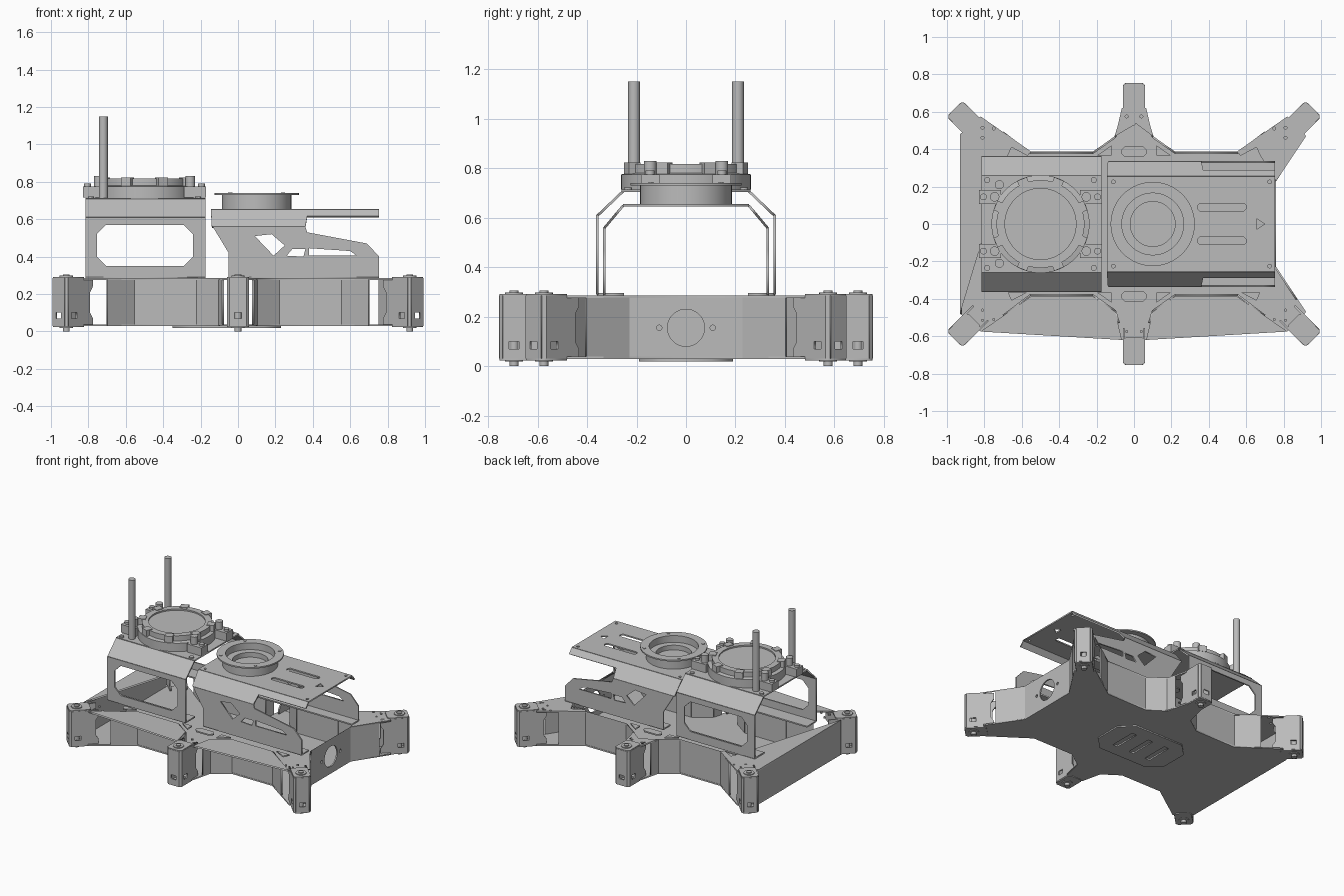
import bpy, bmesh
from math import pi, cos, sin, atan2
from mathutils import Matrix, Vector

if "Cube" in bpy.data.objects:
    bpy.data.objects.remove(bpy.data.objects["Cube"])

grey = bpy.data.materials.new("machined_grey")
grey.use_nodes = True
colour = (0.5, 0.5, 0.5, 1)
grey.diffuse_color = colour
grey.node_tree.nodes["Principled BSDF"].inputs["Base Color"].default_value = colour

X, Y, Z = Vector((1, 0, 0)), Vector((0, 1, 0)), Vector((0, 0, 1))
T = 0.01  # sheet thickness


def finish(name, bm, smooth=False):
    bmesh.ops.remove_doubles(bm, verts=bm.verts, dist=0.0002)
    bmesh.ops.recalc_face_normals(bm, faces=bm.faces)
    mesh = bpy.data.meshes.new(name)
    bm.to_mesh(mesh)
    bm.free()
    mesh.materials.append(grey)
    ob = bpy.data.objects.new(name, mesh)
    bpy.context.collection.objects.link(ob)
    if smooth:
        bpy.ops.object.select_all(action='DESELECT')
        ob.select_set(True)
        bpy.context.view_layer.objects.active = ob
        bpy.ops.object.shade_smooth_by_angle(angle=0.6)
    return ob


def sheet(name, loops, origin, u=X, v=Y, thick=T):
    """Flat sheet from an outline and hole loops, laid in the u-v plane."""
    cu = bpy.data.curves.new(name, 'CURVE')
    cu.dimensions, cu.fill_mode, cu.extrude = '2D', 'BOTH', thick / 2
    for loop in loops:
        sp = cu.splines.new('POLY')
        sp.points.add(len(loop) - 1)
        for p, (a, b) in zip(sp.points, loop):
            p.co = (a, b, 0, 1)
        sp.use_cyclic_u = True
    tmp = bpy.data.objects.new(name + "_curve", cu)
    bpy.context.collection.objects.link(tmp)
    dg = bpy.context.evaluated_depsgraph_get()
    mesh = bpy.data.meshes.new_from_object(tmp.evaluated_get(dg))
    bm = bmesh.new()
    bm.from_mesh(mesh)
    bpy.data.objects.remove(tmp)
    bpy.data.meshes.remove(mesh)
    u, v = Vector(u).normalized(), Vector(v).normalized()
    m = Matrix((u, v, u.cross(v))).transposed().to_4x4()
    bm.transform(Matrix.Translation(origin) @ m)
    return finish(name, bm)


def turned(name, profile, x, y, n=48):
    """Closed radius-height profile spun round a vertical axis."""
    bm = bmesh.new()
    vs = [bm.verts.new((r, 0, z)) for r, z in profile]
    es = [bm.edges.new((vs[i - 1], vs[i])) for i in range(len(vs))]
    bmesh.ops.spin(bm, geom=vs + es, axis=Z, cent=(0, 0, 0), angle=2 * pi, steps=n)
    bm.transform(Matrix.Translation((x, y, 0)))
    return finish(name, bm, True)


def rod(name, r, z0, z1, x, y, n=24):
    return turned(name, [(0, z0), (r, z0), (r, z1), (0, z1)], x, y, n)


def box(name, size, centre, angle=0):
    bm = bmesh.new()
    bmesh.ops.create_cube(bm, size=1)
    bm.transform(Matrix.Translation(centre) @ Matrix.Rotation(angle, 4, 'Z') @ Matrix.Diagonal((*size, 1)))
    return finish(name, bm)


def rect(x0, y0, x1, y1, c=0.0):
    """Rectangle loop, with cut corners if c is given."""
    if not c:
        return [(x0, y0), (x1, y0), (x1, y1), (x0, y1)]
    return [(x0 + c, y0), (x1 - c, y0), (x1, y0 + c), (x1, y1 - c),
            (x1 - c, y1), (x0 + c, y1), (x0, y1 - c), (x0, y0 + c)]


def circle(x, y, r, n=32):
    return [(x + r * cos(2 * pi * i / n), y + r * sin(2 * pi * i / n)) for i in range(n)]


def flip(loop, sx, sy):
    return [(x * sx, y * sy) for x, y in loop]


# Hull: floor and deck sheets
half = [(0.76, 0.23), (0.92, 0.47), (0.82, 0.575), (0.55, 0.387), (0.22, 0.387), (0.1, 0.47), (0.065, 0.62)]
half += [(-x, y) for x, y in reversed(half[1:])]
half[-1] = (-0.93, 0.48)
outline = half + flip(half, 1, -1)[::-1]
gusset = [(0.57, 0.365), (0.675, 0.365), (0.655, 0.41)]
brace = [(0.12, 0.365), (0.2, 0.365), (0.12, 0.42)]
deck_holes = []
for sy in (1, -1):
    deck_holes.append(flip(rect(-0.07, 0.36, 0.07, 0.415, 0.02), 1, sy))
    for sx in (1, -1):
        deck_holes += [flip(gusset, sx, sy), flip(brace, sx, sy)]
        deck_holes += [circle(sx * a, sy * b, 0.008, 10) for a, b in
                       ((0.81, 0.46), (0.75, 0.51), (0.81, 0.515), (0.04, 0.575), (0.0, 0.535))]
sheet("deck", [outline] + deck_holes, (0, 0, 0.28))
sheet("floor", [outline], (0, 0, 0.033))
hatch = rect(-0.35, -0.19, 0.23, 0.19, 0.09)
sheet("floor_hatch", [hatch] + [rect(x, -0.1, x + 0.04, 0.1) for x in (-0.22, -0.08, 0.06)], (0, 0, 0.024))

# Hull: upright walls
def wall(name, a, b, holes=()):
    a, b = Vector((*a, 0.155)), Vector((*b, 0.155))
    w = (b - a).length / 2
    sheet(name, [rect(-w, -0.122, w, 0.122), *holes], (a + b) / 2, b - a, Z)

wall("nose_wall", (0.755, -0.23), (0.755, 0.23),
     [circle(0, 0, 0.075)] + [circle(s * 0.108, 0, 0.011, 12) for s in (1, -1)])
wall("tail_wall", (-0.925, -0.48), (-0.925, 0.48))
for s in (1, -1):
    wall("nose_chamfer", (0.755, s * 0.23), (0.87, s * 0.405))
    for e in (1, -1):
        path = [(0.7, 0.49), (0.555, 0.38), (0.22, 0.38), (0.1, 0.465), (0.08, 0.53)]
        path = flip(path, e, s)
        for a, b in zip(path, path[1:]):
            wall("side_wall", a, b)

# Six arm-mount brackets, open towards the hull
def bracket(tip, out):
    d = Vector((*out, 0)).normalized()
    side = Z.cross(d)
    tip = Vector((*tip, 0))
    slot = rect(-0.02, 0.07, 0.02, 0.1)
    sheet("mount_end", [rect(-0.045, 0.03, 0.045, 0.285), slot], tip - d * 0.005, side, Z)
    for s in (1, -1):
        cheek = [(0.015, 0.03), (0.2, 0.03), (0.2, 0.07), (0.18, 0.1), (0.18, 0.21), (0.2, 0.24),
                 (0.2, 0.285), (0.015, 0.285)]
        sheet("mount_cheek", [cheek, rect(0.04, 0.07, 0.08, 0.1)], tip + side * s * 0.055, -d, Z)
        sheet("mount_corner", [rect(-0.009, 0.03, 0.009, 0.285)],
              tip - d * 0.01 + side * s * 0.051, side - d * s, Z, 0.006)
    for z in (0.028, 0.287):
        sheet("mount_cap", [rect(0.002, -0.058, 0.15, 0.058, 0.015)], tip + Z * z, -d, side)
    p = tip - d * 0.06
    rod("mount_pin", 0.018, 0, 0.305, p.x, p.y, 20)
    for z in (0.018, 0.29):
        rod("mount_washer", 0.036, z, z + 0.008, p.x, p.y)

for s in (1, -1):
    bracket((0, s * 0.755), (0, s))
    for e in (1, -1):
        bracket((e * 0.96, s * 0.617), (e, s))

# Rear canopy: bent sheet with side windows
sheet("rear_canopy_top", [rect(-0.815, -0.26, -0.175, 0.26)], (0, 0, 0.708))
for s in (1, -1):
    sheet("rear_canopy_side", [rect(-0.815, 0.29, -0.175, 0.61), rect(-0.755, 0.35, -0.24, 0.57, 0.05)],
          (0, s * 0.358, 0), X, Z)
    slope = Vector((0, -s * 0.105, 0.1))
    sheet("rear_canopy_slope", [rect(-0.815, 0, -0.175, slope.length)], (0, s * 0.358, 0.608), X, slope)
    sheet("rear_canopy_foot", [rect(-0.815, 0.25, -0.175, 0.36)], (0, 0, 0.291), X, Y * s)

# Front canopy: bent sheet with cut-out cheeks
top_holes = [rect(0.34, y - 0.02, 0.6, y + 0.02, 0.012) for y in (0.09, -0.09)]
top_holes.append([(0.655, -0.028), (0.655, 0.028), (0.7, 0)])
top_holes += [circle(x, y, 0.01, 12) for x in (-0.11, 0.725) for y in (-0.225, 0.225)]
sheet("front_canopy_top", [rect(-0.145, -0.255, 0.755, 0.255)] + top_holes, (0, 0, 0.65))
cheek = [(-0.05, 0.29), (0.755, 0.29), (0.755, 0.4), (0.69, 0.47), (0.37, 0.53), (0.36, 0.56),
         (-0.135, 0.56), (-0.05, 0.42)]
cut_a = [(0.09, 0.51), (0.18, 0.52), (0.25, 0.46), (0.19, 0.405)]
cut_b = [(0.26, 0.405), (0.29, 0.44), (0.36, 0.44), (0.35, 0.4)]
cut_c = [(0.38, 0.445), (0.6, 0.43), (0.635, 0.405), (0.38, 0.405)]
for s in (1, -1):
    sheet("front_canopy_cheek", [cheek, cut_a, cut_b, cut_c], (0, s * 0.331, 0), X, Z)
    slope = Vector((0, -s * 0.078, 0.093))
    n = slope.length
    sheet("front_canopy_slope", [[(-0.14, 0), (0.36, 0), (0.37, n * 0.6), (0.755, n * 0.6), (0.755, n), (-0.145, n)]],
          (0, s * 0.331, 0.557), X, slope)
    sheet("front_canopy_foot", [rect(-0.05, 0.25, 0.755, 0.335)], (0, 0, 0.291), X, Y * s)

# Flanged collar on the front canopy
turned("collar", [(0.12, 0.655), (0.185, 0.655), (0.185, 0.73), (0.225, 0.73), (0.225, 0.74),
                  (0.165, 0.74), (0.165, 0.69), (0.12, 0.69)], 0.1, 0, 64)
for i in range(4):
    a = pi / 4 + i * pi / 2
    rod("collar_screw", 0.011, 0.738, 0.744, 0.1 + 0.2 * cos(a), 0.2 * sin(a), 12)

# Turntable on the rear canopy
cx = -0.5
turned("turntable", [(0, 0.713), (0.262, 0.713), (0.262, 0.775), (0.235, 0.78), (0.235, 0.818),
                     (0.19, 0.818), (0.19, 0.808), (0, 0.808)], cx, 0, 64)
for i in range(8):
    a = pi / 8 + i * pi / 4
    box("turntable_lug", (0.05, 0.055, 0.045), (cx + 0.235 * cos(a), 0.235 * sin(a), 0.8), a)
for s in (1, -1):
    rod("mast", 0.024, 0.713, 1.15, -0.72, s * 0.21)
    for e in (1, -1):
        x = cx + e * 0.27
        box("turntable_ear", (0.12, 0.075, 0.06), (x, s * 0.145, 0.745))
        rod("ear_knob", 0.025, 0.77, 0.83, cx + e * 0.245, s * 0.145)
        rod("ear_bolt", 0.018, 0.77, 0.79, cx + e * 0.305, s * 0.145)
        rod("canopy_screw", 0.016, 0.71, 0.722, cx + e * 0.285, s * 0.235, 16)
